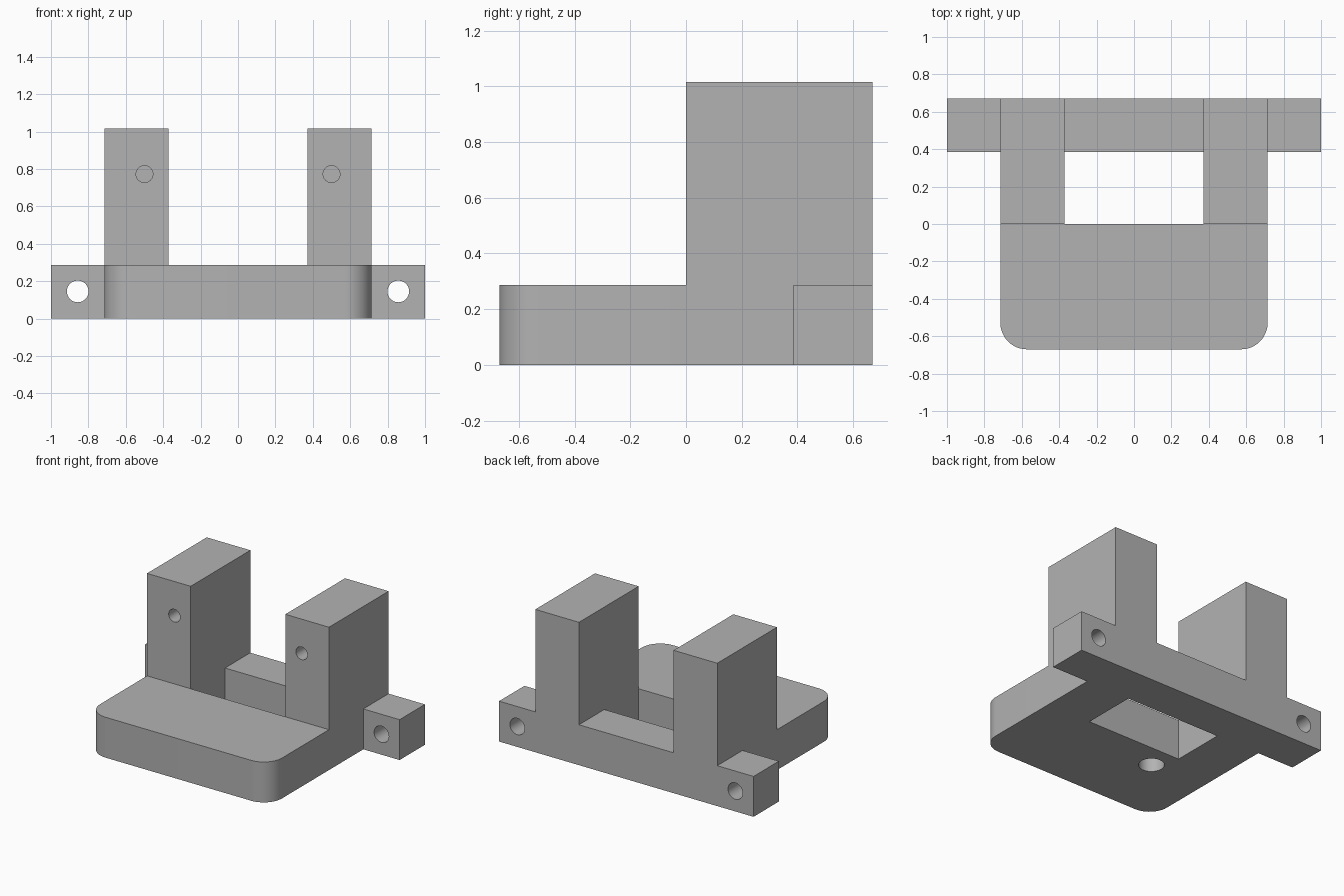
import bpy, bmesh, math
from mathutils import Matrix, Vector

cube = bpy.data.objects.get("Cube")
if cube:
    bpy.data.objects.remove(cube, do_unlink=True)

grey = bpy.data.materials.new("plain grey")
grey.use_nodes = True
colour = (0.45, 0.45, 0.45, 1)
grey.diffuse_color = colour
grey.node_tree.nodes["Principled BSDF"].inputs["Base Color"].default_value = colour

HALF_W, HALF_D = 0.715, 0.67      # main body half sizes
GAP, BAR_Y = 0.372, 0.386         # inner faces of towers and rear bar
BASE_H, TOP = 0.287, 1.015
RADIUS = 0.143


def add_object(name, bm):
    bmesh.ops.recalc_face_normals(bm, faces=bm.faces)
    mesh = bpy.data.meshes.new(name)
    bm.to_mesh(mesh)
    bm.free()
    mesh.materials.append(grey)
    obj = bpy.data.objects.new(name, mesh)
    bpy.context.collection.objects.link(obj)
    return obj


def box(name, low, high):
    bm = bmesh.new()
    bmesh.ops.create_cube(bm, size=1)
    low, high = Vector(low), Vector(high)
    bmesh.ops.scale(bm, vec=high - low, verts=bm.verts)
    bmesh.ops.translate(bm, vec=(low + high) / 2, verts=bm.verts)
    return add_object(name, bm)


def drill(name, centre, radius, length, along_y=True):
    bm = bmesh.new()
    turn = Matrix.Rotation(math.pi / 2, 4, 'X') if along_y else Matrix()
    bmesh.ops.create_cone(bm, cap_ends=True, segments=40, radius1=radius, radius2=radius,
                          depth=length, matrix=Matrix.Translation(centre) @ turn)
    return add_object(name, bm)


def combine(target, tool, operation):
    mod = target.modifiers.new(tool.name, 'BOOLEAN')
    mod.operation = operation
    mod.solver = 'EXACT'
    mod.object = tool
    bpy.context.view_layer.objects.active = target
    bpy.ops.object.modifier_apply(modifier=mod.name)
    bpy.data.objects.remove(tool, do_unlink=True)


# Base outline: rounded front corners, wider mounting ears at the back
right = []
for i in range(13):
    a = -math.pi / 2 + math.pi / 2 * i / 12
    right.append((HALF_W - RADIUS + RADIUS * math.cos(a), -HALF_D + RADIUS + RADIUS * math.sin(a)))
right += [(HALF_W, BAR_Y), (1, BAR_Y), (1, HALF_D)]
outline = right + [(-x, y) for x, y in reversed(right)]

bm = bmesh.new()
face = bm.faces.new([bm.verts.new((x, y, 0)) for x, y in outline])
extruded = bmesh.ops.extrude_face_region(bm, geom=[face])
bmesh.ops.translate(bm, vec=(0, 0, BASE_H),
                    verts=[v for v in extruded["geom"] if isinstance(v, bmesh.types.BMVert)])
bracket = add_object("mounting_bracket", bm)

# Rectangular window behind the front plate
combine(bracket, box("window_cutter", (-GAP, 0, -0.1), (GAP, BAR_Y, 0.5)), 'DIFFERENCE')

# Upright towers, with their blind front holes and the through holes in the ears
for side, s in (("left", 1), ("right", -1)):
    x1, x2 = sorted((s * GAP, s * HALF_W))
    combine(bracket, box(side + "_tower", (x1, 0, 0), (x2, HALF_D, TOP)), 'UNION')
    combine(bracket, drill(side + "_tower_hole", (s * 0.5, 0.1, 0.772), 0.045, 0.6), 'DIFFERENCE')
    combine(bracket, drill(side + "_ear_hole", (s * 0.857, 0.5, 0.145), 0.058, 1), 'DIFFERENCE')

# Blind hole in the underside
combine(bracket, drill("underside_hole", (-0.288, -0.17, 0), 0.083, 0.4, False), 'DIFFERENCE')

bpy.ops.object.select_all(action='DESELECT')
bracket.select_set(True)
bpy.context.view_layer.objects.active = bracket
bpy.ops.object.shade_smooth_by_angle(angle=math.radians(30))
